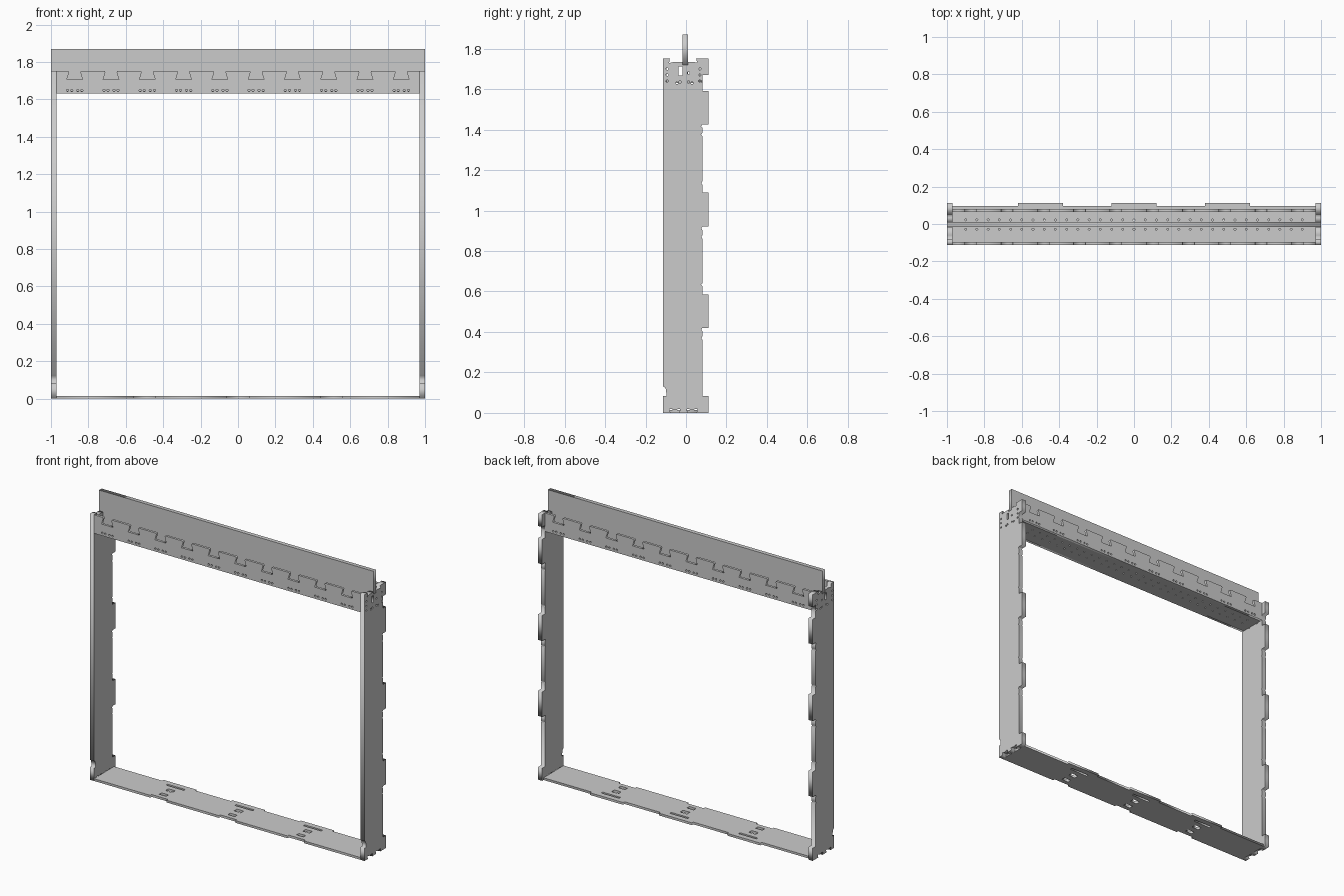
import bpy, math
from mathutils import Matrix

if "Cube" in bpy.data.objects:
    bpy.data.objects.remove(bpy.data.objects["Cube"])

# local (x, y, thickness) axes of a flat sheet -> world
FRONT = Matrix(((1, 0, 0), (0, 0, -1), (0, 1, 0))).to_4x4()   # outline in x,z
SIDE = Matrix(((0, 0, 1), (1, 0, 0), (0, 1, 0))).to_4x4()     # outline in y,z
FLAT = Matrix.Identity(4)                                     # outline in x,y


def sheet(name, outline, holes, thick, frame, loc):
    """Cut sheet: filled outline with holes, given a thickness."""
    cu = bpy.data.curves.new(name, 'CURVE')
    cu.dimensions = '2D'
    cu.fill_mode = 'BOTH'
    cu.extrude = thick / 2
    for pts in [outline] + holes:
        s = cu.splines.new('POLY')
        s.points.add(len(pts) - 1)
        for p, (x, y) in zip(s.points, pts):
            p.co = (x, y, 0, 1)
        s.use_cyclic_u = True
    ob = bpy.data.objects.new(name, cu)
    bpy.context.collection.objects.link(ob)
    ob.matrix_world = Matrix.Translation(loc) @ frame
    bpy.ops.object.select_all(action='DESELECT')
    ob.select_set(True)
    bpy.context.view_layer.objects.active = ob
    bpy.ops.object.convert(target='MESH')
    return ob


def rect(x0, x1, y0, y1):
    return [(x0, y0), (x1, y0), (x1, y1), (x0, y1)]


def circle(x, y, r=0.006, n=10):
    return [(x + r * math.cos(2 * math.pi * i / n), y + r * math.sin(2 * math.pi * i / n))
            for i in range(n)]


# Side legs: straight front edge, tabbed back edge, notched top and bottom
F, B, T = -0.113, 0.081, 0.111
leg = [(F, 0)]
for c in (-0.055, 0.03):                                      # dovetail bites underneath
    leg += [(c - 0.022, 0), (c - 0.026, 0.018), (c - 0.012, 0.018), (c - 0.01, 0.014),
            (c + 0.01, 0.014), (c + 0.012, 0.018), (c + 0.026, 0.018), (c + 0.022, 0)]
leg += [(T, 0), (T, 0.083), (B, 0.083)]
for z0, z1 in ((0.42, 0.585), (0.92, 1.088), (1.425, 1.59)):
    for zn in (z0 - 0.05, z0 - 0.008):                        # relief nicks by each tab
        leg += [(B, zn - 0.008), (B - 0.006, zn), (B, zn + 0.008)]
    leg += [(T, z0), (T, z1), (B, z1)]
    leg += [(B, z1 + 0.04), (B - 0.006, z1 + 0.048), (B, z1 + 0.056)]
leg += [(B, 1.67), (T, 1.67), (T, 1.752), (0.05, 1.752), (0.055, 1.73), (0.035, 1.735),
        (0.011, 1.735), (0.011, 1.72), (-0.018, 1.72), (-0.018, 1.735), (-0.06, 1.735),
        (-0.084, 1.728), (-0.08, 1.752), (F, 1.752),
        (F, 0.13), (F + 0.012, 0.125), (F + 0.018, 0.083), (F, 0.083)]
leg_holes = [rect(-0.036, -0.018, 1.668, 1.712)]
leg_holes += [circle(y, z) for y in (-0.093, 0.068) for z in (1.64, 1.67, 1.70)]
leg_holes += [circle(y, z) for y, z in ((-0.045, 1.63), (-0.03, 1.635), (0.012, 1.635),
                                        (0.012, 1.68), (0.03, 1.63))]
for side, sx in (("left", -1), ("right", 1)):
    sheet(side + "_leg", leg, leg_holes, 0.03, SIDE, (sx * 0.985, 0, 0))

# Beam face panels with dovetail notches along the top
face = [(-0.97, 1.63), (0.97, 1.63), (0.97, 1.752)]
for i in range(9, -1, -1):
    c = -0.873 + i * 0.194
    face += [(c + 0.034, 1.752), (c + 0.03, 1.745), (c + 0.042, 1.706),
             (c - 0.042, 1.706), (c - 0.03, 1.745), (c - 0.034, 1.752)]
face += [(-0.97, 1.752)]
face_holes = [circle(-0.873 + i * 0.194 + d, 1.648, 0.006)
              for i in range(10) for d in (-0.038, -0.016, 0.016, 0.038)]
sheet("beam_front_panel", face, face_holes, 0.016, FRONT, (0, -0.105, 0))
sheet("beam_back_panel", face, face_holes, 0.016, FRONT, (0, 0.073, 0))

# Beam underside with two rows of drilled holes
under_holes = [circle(-0.9 + i * 0.06, y, 0.005) for i in range(31) for y in (-0.028, 0.022)]
sheet("beam_underside", rect(-0.97, 0.97, -0.097, 0.065), under_holes, 0.015, FLAT, (0, 0, 1.6375))

# Central spine board, resting in the leg slots
spine = [(-0.97, 1.645), (0.97, 1.645), (0.97, 1.72), (1, 1.72), (1, 1.87),
         (-1, 1.87), (-1, 1.72), (-0.97, 1.72)]
sheet("spine_board", spine, [], 0.027, FRONT, (0, -0.0035, 0))

# Sill plate with edge notches, slots and square holes at three stations
stations = (-0.5, 0, 0.5)
sill = [(-0.97, F)]
for c in stations:
    sill += [(c - 0.06, F), (c - 0.06, F + 0.014), (c + 0.06, F + 0.014), (c + 0.06, F)]
sill += [(0.97, F), (0.97, 0.097)]
for c in reversed(stations):
    sill += [(c + 0.12, 0.097), (c + 0.12, T), (c - 0.12, T), (c - 0.12, 0.097)]
sill += [(-0.97, 0.097)]
sill_holes = []
for c in stations:
    sill_holes += [rect(c - 0.065, c + 0.065, 0.06, 0.075),
                   rect(c - 0.025, c + 0.025, -0.005, 0.025),
                   rect(c - 0.025, c + 0.025, -0.07, -0.045)]
sheet("sill_plate", sill, sill_holes, 0.015, FLAT, (0, 0, 0.0075))
